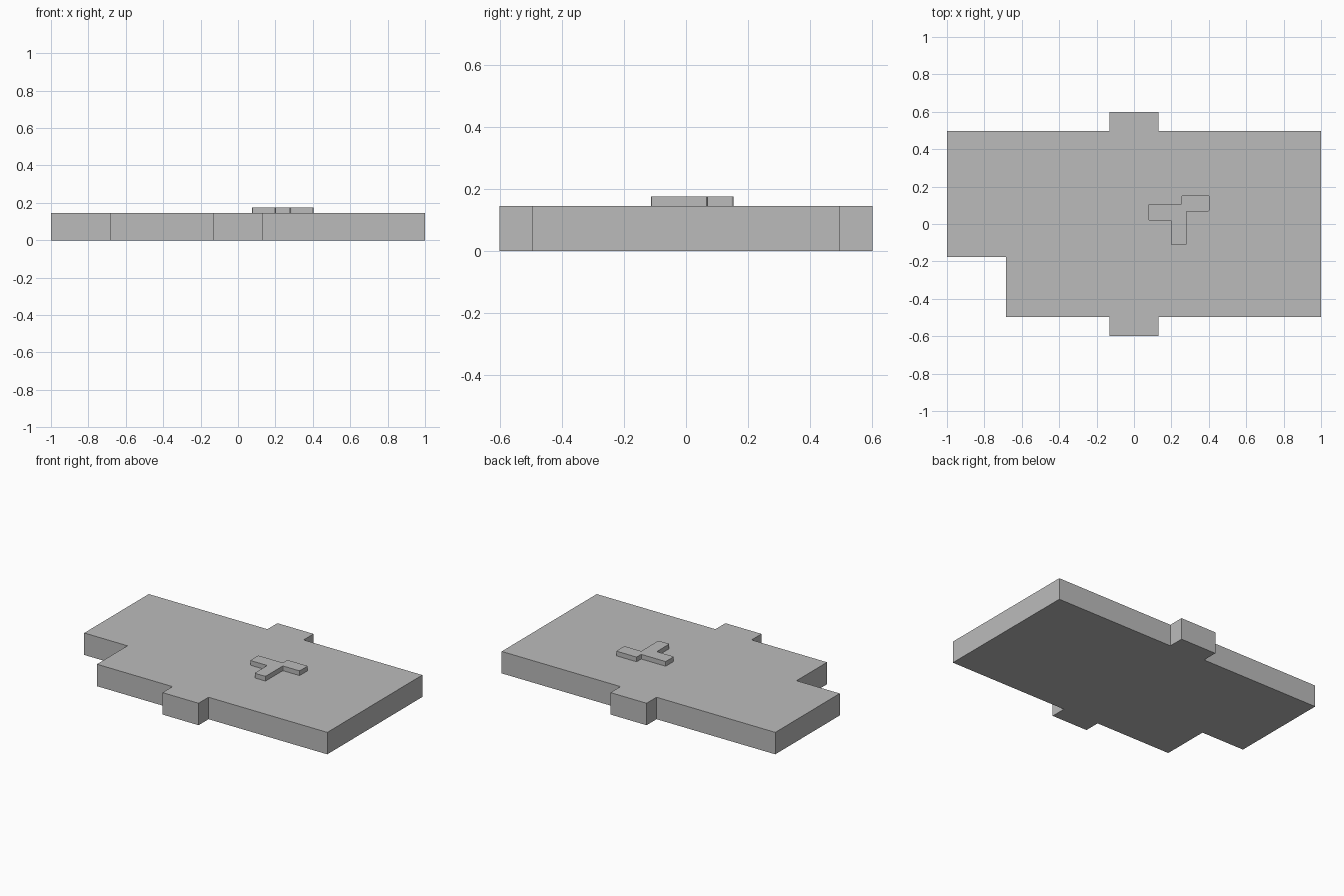
import bpy
import bmesh

cube = bpy.data.objects.get("Cube")
if cube:
    bpy.data.objects.remove(cube, do_unlink=True)

grey = bpy.data.materials.new("plain_grey")
grey.use_nodes = True
colour = (0.5, 0.5, 0.5, 1)
grey.diffuse_color = colour
grey.node_tree.nodes["Principled BSDF"].inputs["Base Color"].default_value = colour


def extruded_plate(name, outline, bottom, top, corner=0):
    """Extrude a flat outline upwards, optionally softening its vertical edges."""
    bm = bmesh.new()
    face = bm.faces.new([bm.verts.new((x, y, bottom)) for x, y in outline])
    result = bmesh.ops.extrude_face_region(bm, geom=[face])
    raised = [v for v in result["geom"] if isinstance(v, bmesh.types.BMVert)]
    bmesh.ops.translate(bm, verts=raised, vec=(0, 0, top - bottom))
    if corner:
        upright = [e for e in bm.edges
                   if abs(e.verts[0].co.z - e.verts[1].co.z) > 0.001]
        bmesh.ops.bevel(bm, geom=upright, offset=corner, segments=2,
                        profile=0.5, affect='EDGES')
    bmesh.ops.recalc_face_normals(bm, faces=bm.faces)
    mesh = bpy.data.meshes.new(name)
    bm.to_mesh(mesh)
    bm.free()
    mesh.materials.append(grey)
    obj = bpy.data.objects.new(name, mesh)
    bpy.context.collection.objects.link(obj)
    return obj


# Main slab with a notched front corner and a tab on each long side
half, side, tab, tab_x = 1.0, 0.496, 0.6, 0.132
notch_x, notch_y, thickness = -0.684, -0.177, 0.145
extruded_plate("base_slab", [
    (-half, notch_y), (notch_x, notch_y), (notch_x, -side),
    (-tab_x, -side), (-tab_x, -tab), (tab_x, -tab), (tab_x, -side),
    (half, -side), (half, side),
    (tab_x, side), (tab_x, tab), (-tab_x, tab), (-tab_x, side),
    (-half, side)], 0, thickness)

# Small raised three-armed piece on the top
extruded_plate("raised_piece", [
    (0.075, 0.105), (0.075, 0.02), (0.2, 0.02), (0.2, -0.113),
    (0.28, -0.113), (0.28, 0.068), (0.403, 0.068), (0.403, 0.153),
    (0.254, 0.153), (0.254, 0.105)], thickness, 0.176, corner=0.006)
